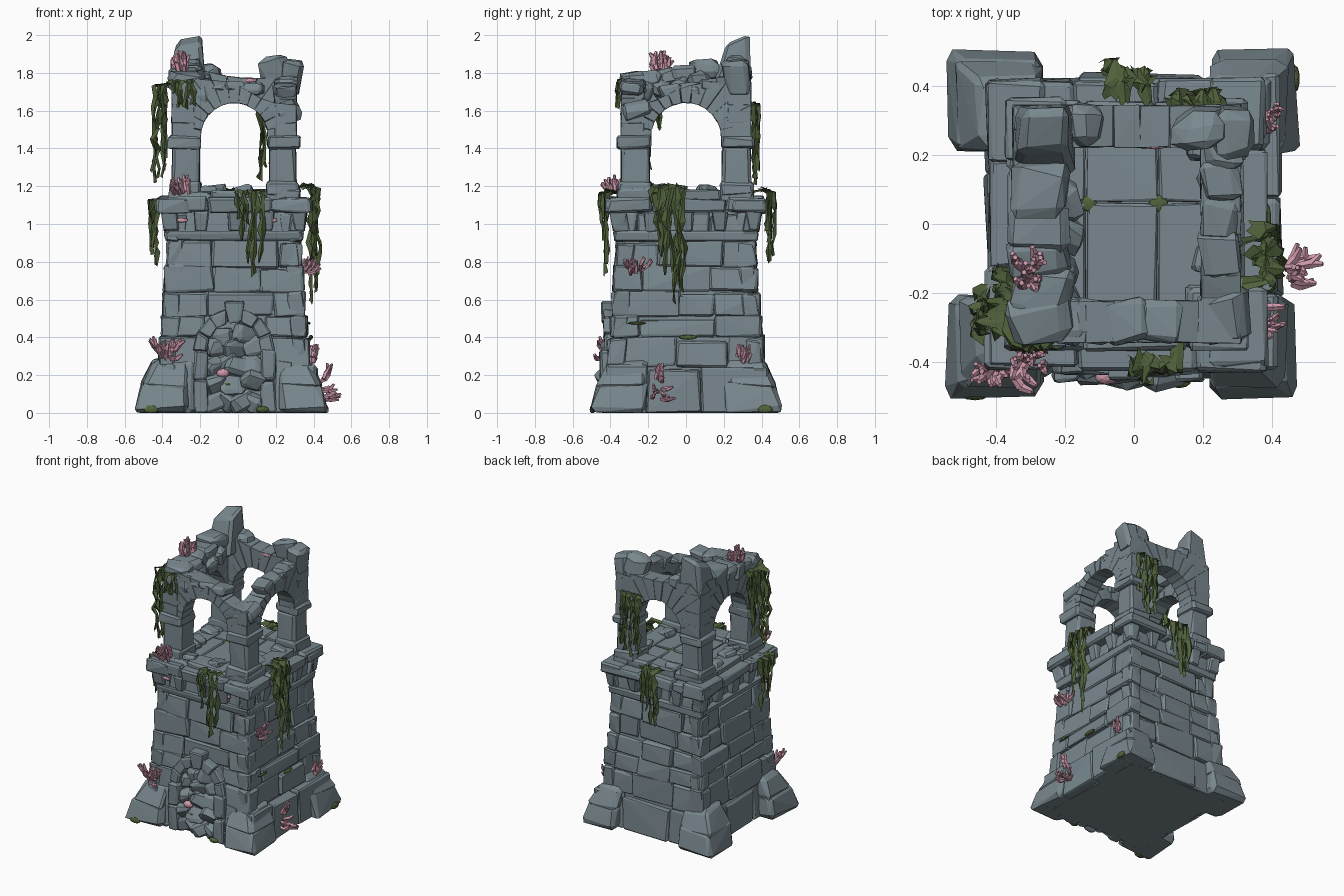
import bpy, bmesh, random
from math import sin, cos, pi, radians
from mathutils import Vector, Euler

random.seed(7)
rnd = random.uniform
if "Cube" in bpy.data.objects:
    bpy.data.objects.remove(bpy.data.objects["Cube"], do_unlink=True)


def material(name, rgb):
    m = bpy.data.materials.new(name)
    m.use_nodes = True
    m.diffuse_color = (*rgb, 1)
    bsdf = m.node_tree.nodes["Principled BSDF"]
    bsdf.inputs["Base Color"].default_value = (*rgb, 1)
    bsdf.inputs["Roughness"].default_value = 0.9
    return m


STONE = material("blue grey stone", (0.19, 0.245, 0.27))
VINE = material("dark green vine", (0.08, 0.118, 0.043))
MOSS = material("moss green", (0.085, 0.125, 0.043))
CORAL = material("pink coral", (0.62, 0.32, 0.41))


def finish(name, bm, mat, solid=True):
    if solid:
        bmesh.ops.recalc_face_normals(bm, faces=bm.faces)
    me = bpy.data.meshes.new(name)
    bm.to_mesh(me)
    bm.free()
    me.materials.append(mat)
    ob = bpy.data.objects.new(name, me)
    bpy.context.scene.collection.objects.link(ob)


def P(k, u, o, z):
    """Side k (front, right, back, left): u along it, o outward."""
    x, y = [(u, -o), (o, u), (-u, o), (-o, -u)][k]
    return Vector((x * 0.96 - 0.02, y, z))


def chunk(bm, pts, bevel=0.012, jit=0.008):
    """Chiselled stone: hull of eight jittered corners with broken edges."""
    pts = [p + Vector((rnd(-jit, jit), rnd(-jit, jit), rnd(-jit, jit))) for p in pts]
    verts = []
    for i, p in enumerate(pts):
        steps = [(pts[i ^ b] - p) for b in (1, 2, 4)]
        steps = [s.normalized() * min(bevel * rnd(0.4, 1.5), s.length * 0.4) for s in steps]
        for a in range(3):
            q = p + steps[a] + steps[a - 1]
            q.z = max(q.z, 0)
            verts.append(bm.verts.new(q))
    res = bmesh.ops.convex_hull(bm, input=verts)
    junk = {g for g in res["geom_interior"] + res["geom_unused"] if isinstance(g, bmesh.types.BMVert)}
    bmesh.ops.delete(bm, geom=list(junk), context='VERTS')


def slab(bm, k, quad, o0, o1, lean=0.0, **kw):
    """Stone on side k with a four-point (u, z) outline; the top leans in."""
    chunk(bm, [P(k, u, o - (lean if i > 1 else 0), z)
               for o in (o0, o1) for i, (u, z) in enumerate(quad)], **kw)


def box(bm, k, u0, u1, o0, o1, z0, z1, lean=0.0, **kw):
    slab(bm, k, [(u0, z0), (u1, z0), (u0, z1), (u1, z1)], o0, o1, lean, **kw)


def rock(bm, c, size, turn=0.5):
    e = Euler((rnd(-turn, turn), rnd(-turn, turn), rnd(-turn, turn)))
    pts = []
    for i in range(8):
        v = Vector([(1 if i & b else -1) * s / 2 for b, s in zip((1, 2, 4), size)])
        v.rotate(e)
        pts.append(Vector(c) + v)
    chunk(bm, pts, bevel=min(size) * 0.28, jit=min(size) * 0.16)


def half(z):
    return 0.432 - 0.078 * z


# Solid core behind the masonry
bm = bmesh.new()
chunk(bm, [P(0, u * (half(z) - 0.025), o * (half(z) - 0.025), z)
           for z in (0, 1.14) for o in (-1, 1) for u in (-1, 1)], jit=0)
finish("tower_core", bm, STONE)

# Tapered courses of wall stones, leaving the doorway free
bm = bmesh.new()
levels = [0, 0.24, 0.4, 0.51, 0.64, 0.77, 0.91, 1.07]
for n, (z0, z1) in enumerate(zip(levels, levels[1:])):
    for k in range(4):
        w = half(z0)
        door = k == 0 and z0 < 0.45
        if door:
            cuts = [-w, -0.17, 0.17, w]
        else:
            cuts = [-w, rnd(-0.26, -0.1) + 0.08 * (n % 2), rnd(0.04, 0.18) + 0.08 * (n % 2), w]
        foot = 0.035 if k == 1 and n == 0 else 0
        for i, (a, b) in enumerate(zip(cuts, cuts[1:])):
            if door and i == 1:
                continue
            dz = rnd(-0.018, 0.018)
            box(bm, k, a + 0.001, b - 0.001, w - 0.09, w + foot + rnd(-0.012, 0.008),
                z0 + 0.001, z1 - 0.001 + dz, lean=0.01, bevel=0.01, jit=0.009)
finish("wall_stones", bm, STONE)

# Corner buttresses: an upright foot stone under a sloped cap stone
bm = bmesh.new()
for sx, xo, xi in ((-1, 0.547, 0.265), (1, 0.476, 0.225)):
    for sy, yo in ((-1, 0.504), (1, 0.51)):
        for bot, top, ins, tip in ((0, 0.17, 0, 0.04), (0.13, 0.285, 0.025, 0.1)):
            chunk(bm, [Vector((sx * x, sy * y, z)) for z, d in ((bot, ins), (top, tip))
                       for y in (0.21, yo - d) for x in (xi, xo - d)], bevel=0.028, jit=0.01)
finish("corner_buttresses", bm, STONE)

# Doorway: jambs, flanking stones, voussoirs, keystone
bm = bmesh.new()
for s in (-1, 1):
    for z0, z1 in ((0, 0.17), (0.17, 0.33)):
        box(bm, 0, s * 0.15, s * 0.225, 0.34, 0.455, z0, z1)
    box(bm, 0, s * 0.22, s * 0.33, 0.34, 0.45, 0, 0.28, lean=0.03, bevel=0.02)
for i in range(7):
    r = 0.265 if i == 3 else 0.225
    quad = [(q * cos(a), 0.33 + q * sin(a)) for a in (pi * i / 7, pi * (i + 1) / 7) for q in (0.15, r)]
    slab(bm, 0, quad, 0.34, 0.45 if i == 3 else 0.435, bevel=0.009, jit=0.005)
finish("door_arch", bm, STONE)

# Large broken stones blocking the doorway
bm = bmesh.new()
for z, count in ((0.05, 4), (0.15, 3), (0.24, 4), (0.33, 3), (0.41, 2)):
    for i in range(count):
        u = (i - (count - 1) / 2) * 0.28 / count + rnd(-0.015, 0.015)
        rock(bm, P(0, u, 0.435 - z * 0.15 + rnd(-0.015, 0.01), z + rnd(-0.02, 0.02)),
             (rnd(0.1, 0.15), rnd(0.06, 0.09), rnd(0.09, 0.13)), 0.6)
finish("door_rubble", bm, STONE)

# Cornice: corbels, projecting slabs, step ring
bm = bmesh.new()
for k in range(4):
    for u in (-0.355, -0.18, 0.0, 0.18, 0.355):
        slab(bm, k, [(u - 0.03, 0.96), (u + 0.03, 0.96), (u - 0.042, 1.07), (u + 0.042, 1.07)],
             0.3, 0.385, lean=-0.018, bevel=0.01, jit=0.005)
    box(bm, k, -0.375, 0.375, 0.3, 0.378, 0.91, 0.965, lean=-0.005)
    cuts = [-0.418, rnd(-0.2, -0.08), rnd(0.08, 0.22), 0.418]
    for a, b in zip(cuts, cuts[1:]):
        box(bm, k, a, b, 0.25, 0.418 + rnd(-0.01, 0.008), 1.06, 1.135 + rnd(-0.006, 0.01))
        box(bm, k, a * 0.86, b * 0.86, 0.225, 0.362 + rnd(-0.01, 0.006), 1.12, 1.18 + rnd(-0.01, 0.015))
finish("cornice", bm, STONE)

# Paved belfry floor
bm = bmesh.new()
for u0, u1 in ((-0.25, -0.125), (-0.12, 0.09), (0.095, 0.25)):
    for v0, v1 in ((-0.25, 0.06), (0.065, 0.25)):
        box(bm, 0, u0, u1, -v0, -v1, 1.1, 1.16, bevel=0.006, jit=0.003)
finish("floor_slabs", bm, STONE)

# Belfry pillars with foot blocks and capitals
bm = bmesh.new()
for sx in (-1, 1):
    for sy in (-1, 1):
        for z0, z1, a, b in ((1.15, 1.225, 0.18, 0.358), (1.2, 1.41, 0.192, 0.342), (1.4, 1.465, 0.185, 0.365)):
            chunk(bm, [P(0, sx * x, sy * y, z) for z in (z0, z1) for y in (a, b) for x in (a, b)],
                  bevel=0.014, jit=0.006)
finish("belfry_pillars", bm, STONE)

# Belfry arches with a broken top edge: (start, middle, end) heights per side
bm = bmesh.new()
tops = [(1.78, 1.745, 1.64), (1.64, 1.73, 1.77), (1.77, 1.775, 1.84), (1.84, 1.81, 1.78)]
SPRING, R = 1.455, 0.187
angles = [0, 13, 27, 41, 54, 68, 83, 97, 112, 126, 139, 153, 167, 180]


def outer(k, deg):
    a = radians(deg)
    t = max(-1, min(1, cos(a) * 1.3))
    lo, mid, hi = tops[k]
    h = mid + (hi - mid) * t if t > 0 else mid + (mid - lo) * t
    r = min(0.345 / max(abs(cos(a)), 0.01), (h - SPRING) / max(sin(a), 0.01))
    return (r * cos(a), SPRING + r * sin(a))


for k in range(4):
    for a, b in zip(angles, angles[1:]):
        quad = []
        for d in (a, b):
            quad += [(R * cos(radians(d)), SPRING + R * sin(radians(d))), outer(k, d)]
        slab(bm, k, quad, 0.222, 0.343, bevel=0.0015, jit=0.0025)
finish("belfry_arches", bm, STONE)

# Broken crown: tall corner shard, corner boulder, loose stones on the walls
bm = bmesh.new()
chunk(bm, [Vector(p) for p in ((-0.355, 0.13, 1.7), (-0.17, 0.13, 1.7), (-0.355, 0.345, 1.7), (-0.17, 0.345, 1.7),
                               (-0.335, 0.21, 1.94), (-0.19, 0.21, 1.96), (-0.32, 0.335, 1.98), (-0.19, 0.335, 2.01))],
      bevel=0.02, jit=0.004)
rock(bm, (0.2, 0.275, 1.81), (0.16, 0.14, 0.17), 0.2)
rock(bm, (0.28, 0.27, 1.78), (0.1, 0.14, 0.18), 0.15)
rock(bm, (-0.14, 0.285, 1.79), (0.1, 0.11, 0.11), 0.3)
for y, z, s in ((0.1, 1.815, 0.16), (0.0, 1.785, 0.15), (-0.1, 1.775, 0.14), (-0.2, 1.765, 0.14), (-0.27, 1.755, 0.13)):
    rock(bm, (-0.275, y, z), (0.17, s, 0.1), 0.2)
    rock(bm, (-0.2, y - 0.03, z - 0.06), (0.09, s * 0.7, 0.1), 0.5)
for i in range(4):
    rock(bm, P(0, -0.2 + 0.1 * i, 0.28, 1.735 - 0.008 * i), (0.13, 0.12, 0.06), 0.2)
    rock(bm, P(1, -0.08 + 0.1 * i, 0.285, 1.7 + 0.015 * i), (0.11, 0.12, 0.07), 0.2)
rock(bm, (0.26, -0.26, 1.6), (0.13, 0.14, 0.09), 0.3)
for k, u in ((3, -0.1), (3, 0.06), (3, 0.14), (0, -0.15), (0, 0.05), (1, -0.1), (1, 0.12), (2, 0.1)):
    rock(bm, P(k, u, rnd(0.24, 0.3), 1.175), (0.1, 0.09, 0.05), 0.35)
finish("broken_crown", bm, STONE)


def vine(name, k, u0, u1, o, top, bottom, count, peak=0.6, bulge=0.045):
    """Broad folded leaves hanging over a ledge, longest at the peak fraction."""
    bm = bmesh.new()
    for i in range(count):
        f = (i + 0.5) / count
        u = u0 + (u1 - u0) * f
        length = (top - bottom) * (1 - abs(f - peak) * rnd(0.6, 1.3))
        back = rnd(0.02, 0.09)
        out = rnd(0, bulge)
        path = [(u + rnd(-0.02, 0.02), o - back, top + rnd(0, 0.015)), (u, o - 0.01, top + 0.015)]
        steps = max(3, int(length / 0.055))
        for s in range(steps + 1):
            u += rnd(-0.014, 0.014)
            path.append((u, o + out * rnd(0.6, 1.2), top - length * s / steps))
        rows = []
        for s, (a, b, z) in enumerate(path):
            w = rnd(0.028, 0.048) if s % 2 else rnd(0.012, 0.024)
            w *= 1 - 0.65 * s / len(path)
            tw = rnd(-1.1, 1.1)
            rows.append([bm.verts.new(P(k, a + m * w * cos(tw), b + m * w * sin(tw) + (0 if m else 0.014),
                                        z + m * rnd(-0.015, 0.015))) for m in (-1, 0, 1)])
        for r, q in zip(rows, rows[1:]):
            for m in (0, 1):
                bm.faces.new((r[m], r[m + 1], q[m + 1], q[m]))
    finish(name, bm, VINE, solid=False)


vine("front_cornice_vine", 0, 0.01, 0.16, 0.415, 1.16, 0.73, 6, peak=0.75)
vine("right_cornice_vine", 1, -0.17, -0.01, 0.415, 1.19, 0.57, 9, peak=0.85, bulge=0.055)
vine("back_cornice_vine", 2, -0.08, 0.06, 0.42, 1.17, 0.78, 7)
vine("left_cornice_vine", 3, 0.18, 0.33, 0.425, 1.12, 0.78, 6)
vine("back_belfry_vine", 2, -0.29, -0.13, 0.35, 1.63, 1.2, 9, bulge=0.03)
vine("left_belfry_vine", 3, 0.14, 0.31, 0.36, 1.73, 1.2, 10, bulge=0.085)
vine("front_belfry_vine", 0, -0.36, -0.22, 0.345, 1.75, 1.6, 5, bulge=0.02)


def tube(bm, a, b, r0, r1):
    d = b - a
    mat = d.to_track_quat('Z', 'Y').to_matrix().to_4x4()
    mat.translation = (a + b) / 2
    bmesh.ops.create_cone(bm, cap_ends=True, segments=5, radius1=r0, radius2=r1, depth=d.length, matrix=mat)


def coral(name, base, lean, spread, size):
    """Thick forked branches growing towards lean from a spread-out foot."""
    bm = bmesh.new()
    for i in range(12):
        off = Vector([rnd(-s, s) for s in spread])
        d = (Vector(lean) + off * 7 + Vector((rnd(-0.4, 0.4), rnd(-0.4, 0.4), rnd(-0.3, 0.5)))).normalized()
        start = Vector(base) + off
        mid = start + d * size * rnd(0.3, 0.55)
        tube(bm, start, mid, size * 0.12, size * 0.15)
        for j in range(2):
            e = d * 0.8 + Vector((rnd(-0.6, 0.6), rnd(-0.6, 0.6), rnd(0, 0.7)))
            tube(bm, mid, mid + e.normalized() * size * rnd(0.3, 0.5), size * 0.14, size * 0.07)
    finish(name, bm, CORAL)


coral("crown_coral", (-0.28, -0.15, 1.81), (0, 0, 0.8), (0.035, 0.045, 0.01), 0.11)
coral("cornice_coral", (-0.29, -0.375, 1.165), (0, -0.1, 0.6), (0.06, 0.03, 0.01), 0.09)
coral("front_coral", (-0.375, -0.42, 0.315), (0, -0.25, 0.5), (0.05, 0.02, 0.04), 0.1)
coral("right_base_coral", (0.455, -0.15, 0.12), (0.6, 0, 0.2), (0.015, 0.03, 0.06), 0.095)
coral("right_wall_coral", (0.36, -0.265, 0.755), (0.4, 0, 0.35), (0.01, 0.055, 0.02), 0.082)
coral("right_back_coral", (0.395, 0.295, 0.285), (0.2, 0, 0.6), (0.01, 0.03, 0.025), 0.078)


def pads(name, mat, spots):
    """Flat growths: centre and half sizes."""
    bm = bmesh.new()
    for c, s in spots:
        res = bmesh.ops.create_icosphere(bm, subdivisions=2, radius=1)
        for v in res["verts"]:
            v.co = Vector([a * b + m for a, b, m in zip(v.co, s, c)])
            v.co.z = max(0, v.co.z)
    finish(name, bm, mat)


pads("moss_pads", MOSS, (((-0.46, -0.495, 0.018), (0.04, 0.015, 0.024)), ((0.465, 0.42, 0.018), (0.015, 0.04, 0.024)),
                         ((0.13, -0.455, 0.018), (0.035, 0.02, 0.018)), ((0.385, 0.01, 0.4), (0.012, 0.05, 0.013)),
                         ((0.375, -0.26, 0.475), (0.01, 0.05, 0.008)), ((-0.13, 0.06, 1.155), (0.022, 0.025, 0.008)),
                         ((0.07, 0.06, 1.155), (0.028, 0.025, 0.008)), ((-0.06, -0.435, 0.15), (0.03, 0.02, 0.013))))
pads("pink_crusts", CORAL, (((-0.08, -0.44, 0.21), (0.035, 0.025, 0.025)), ((-0.3, -0.378, 1.02), (0.035, 0.008, 0.012)),
                            ((0.18, -0.378, 1.02), (0.03, 0.008, 0.012)), ((0.06, 0.228, 1.76), (0.04, 0.012, 0.012))))
